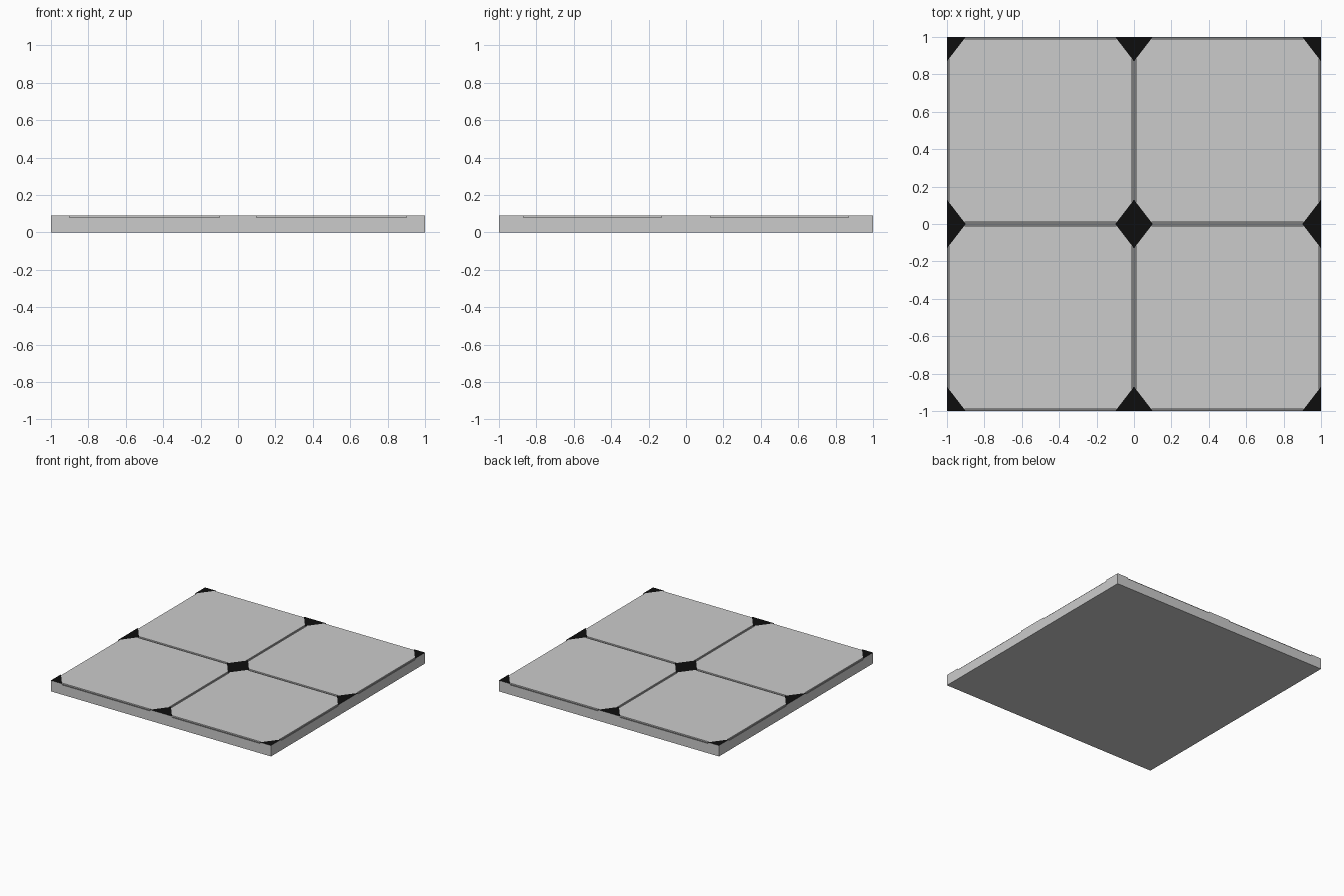
import bpy

if "Cube" in bpy.data.objects:
    bpy.data.objects.remove(bpy.data.objects["Cube"])

BASE, TOP = 0.08, 0.09      # grout level and tile level
DX, DY, GAP = 0.10, 0.13, 0.01  # half diagonals of the diamonds, half groove


def material(name, value):
    m = bpy.data.materials.new(name)
    m.diffuse_color = (value, value, value, 1)
    m.use_nodes = True
    m.node_tree.nodes["Principled BSDF"].inputs["Base Color"].default_value = m.diffuse_color
    return m


grey = material("tile_grey", 0.8)
dark = material("grout_dark", 0.2)
black = material("insert_black", 0.004)


def prism(name, outline, z0, z1, top_mat, bottom=False):
    """Extrude a counter-clockwise outline; grey sides, coloured top."""
    n = len(outline)
    verts = [(x, y, z) for z in (z0, z1) for x, y in outline]
    faces = [tuple(range(n, 2 * n))]
    faces += [(i, (i + 1) % n, n + (i + 1) % n, n + i) for i in range(n)]
    if bottom:
        faces.append(tuple(reversed(range(n))))
    mesh = bpy.data.meshes.new(name)
    mesh.from_pydata(verts, [], faces)
    mesh.materials.append(grey)
    mesh.materials.append(top_mat)
    mesh.polygons[0].material_index = 1
    obj = bpy.data.objects.new(name, mesh)
    bpy.context.collection.objects.link(obj)
    return obj


# Slab whose top shows as grout between the tiles
prism("slab", [(-1, -1), (1, -1), (1, 1), (-1, 1)], 0, BASE, dark, True)

# Four square tiles with clipped corners
h = 0.5 - GAP
a = 0.5 - DX * (1 - GAP / DY)
b = 0.5 - DY * (1 - GAP / DX)
octagon = [(h, -b), (h, b), (a, h), (-a, h), (-h, b), (-h, -b), (-a, -h), (a, -h)]
for cx in (-0.5, 0.5):
    for cy in (-0.5, 0.5):
        prism("floor_tile", [(cx + x, cy + y) for x, y in octagon], BASE, TOP, grey)


# Diamond inserts at the tile corners, cut off at the slab border
def clamp(v):
    return max(-1, min(1, v))


for cx in (-1, 0, 1):
    for cy in (-1, 0, 1):
        tips = [(DX, 0), (0, DY), (-DX, 0), (0, -DY)]
        outline = [(clamp(cx + x), clamp(cy + y)) for x, y in tips]
        outline = list(dict.fromkeys(outline))
        prism("diamond_insert", outline, BASE, TOP, black)
